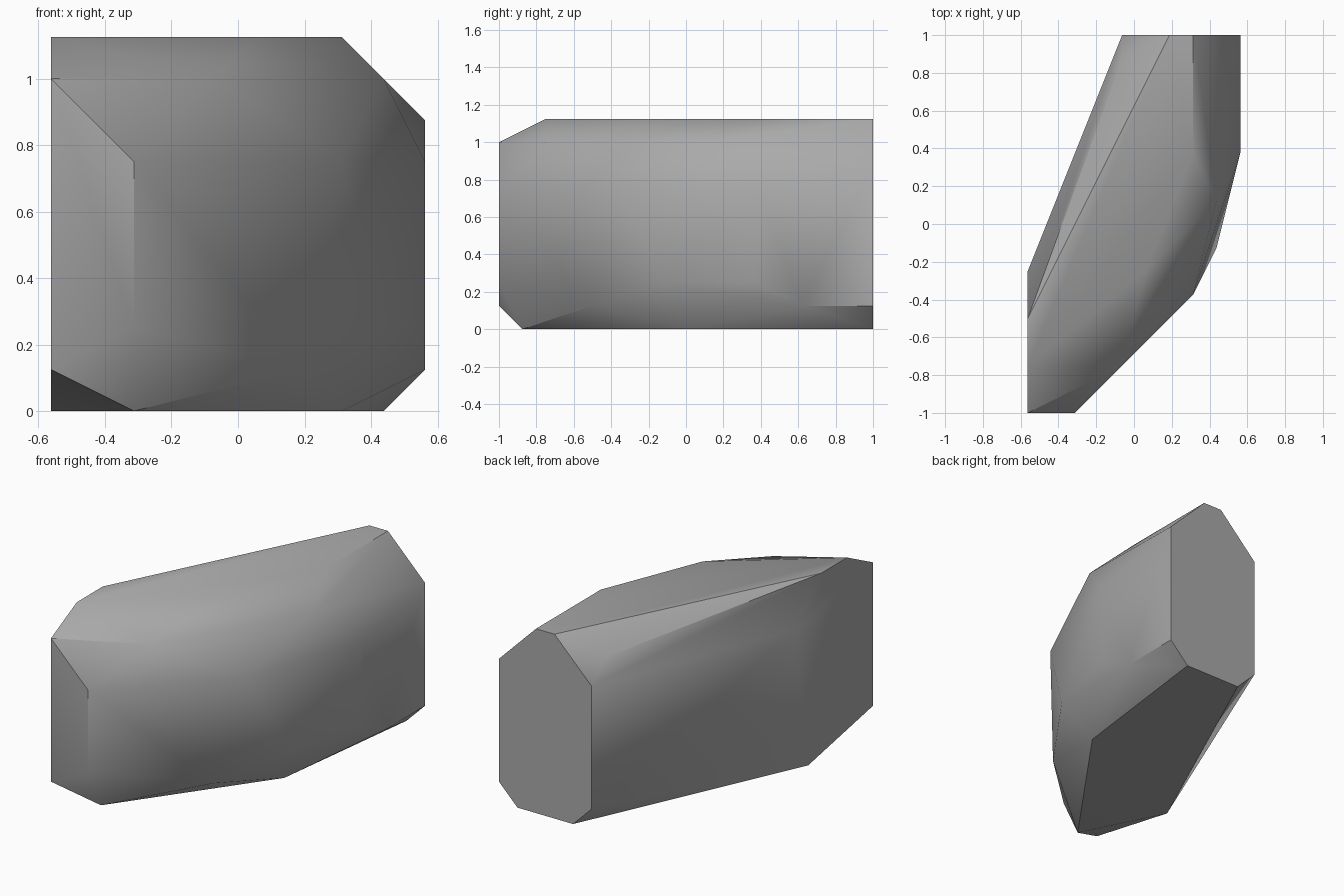
import bpy
import bmesh
import math

cube = bpy.data.objects.get("Cube")
if cube:
    bpy.data.objects.remove(cube, do_unlink=True)

# Coordinates below sit on a grid of eighths; x is offset by half a step
STEP = 0.125
X_SHIFT = -0.5625

# Corners of the boulder, grouped by region, in grid steps
front_cap = [(0, -8, 8), (2, -8, 6), (2, -8, 2), (0, -8, 1)]
back_cap = [(9, 8, 7), (7, 8, 9), (6, 8, 9), (4, 8, 7),
            (4, 8, 1), (5, 8, 0), (8, 8, 0), (9, 8, 1)]
top_face = [(0, -6, 9), (5, -2, 9), (7, 3, 9), (0, -4, 9)]
base_face = [(0, -3, 0), (2, -7, 0), (7, 0, 0)]
broken_side = [(4, -6, 8), (7, -3, 6), (6, -4, 1), (8, 1, 8),
               (8, -1, 2), (9, 3, 6), (9, 3, 2), (9, 5, 1)]
flat_side = [(0, -2, 7), (0, -2, 2), (4, 7, 8)]

bm = bmesh.new()
for x, y, z in front_cap + back_cap + top_face + base_face + broken_side + flat_side:
    bm.verts.new((x * STEP + X_SHIFT, y * STEP, z * STEP))

# Wrap the corners in facets and merge the coplanar ones
hull = bmesh.ops.convex_hull(bm, input=bm.verts)
loose = [v for v in bm.verts if not v.link_faces]
bmesh.ops.delete(bm, geom=loose, context='VERTS')
bmesh.ops.dissolve_limit(bm, angle_limit=math.radians(0.5),
                         verts=bm.verts, edges=bm.edges)
bmesh.ops.recalc_face_normals(bm, faces=bm.faces)
mesh = bpy.data.meshes.new("boulder")
bm.to_mesh(mesh)
bm.free()

boulder = bpy.data.objects.new("boulder", mesh)
bpy.context.collection.objects.link(boulder)

# Stone colour
stone = bpy.data.materials.new("grey_stone")
stone.use_nodes = True
color = (0.4, 0.4, 0.4, 1.0)
stone.diffuse_color = color
stone.node_tree.nodes["Principled BSDF"].inputs["Base Color"].default_value = color
mesh.materials.append(stone)

# Soft facets with the steep ridges kept crisp
bpy.ops.object.select_all(action='DESELECT')
boulder.select_set(True)
bpy.context.view_layer.objects.active = boulder
bpy.ops.object.shade_smooth_by_angle(angle=math.radians(33))
